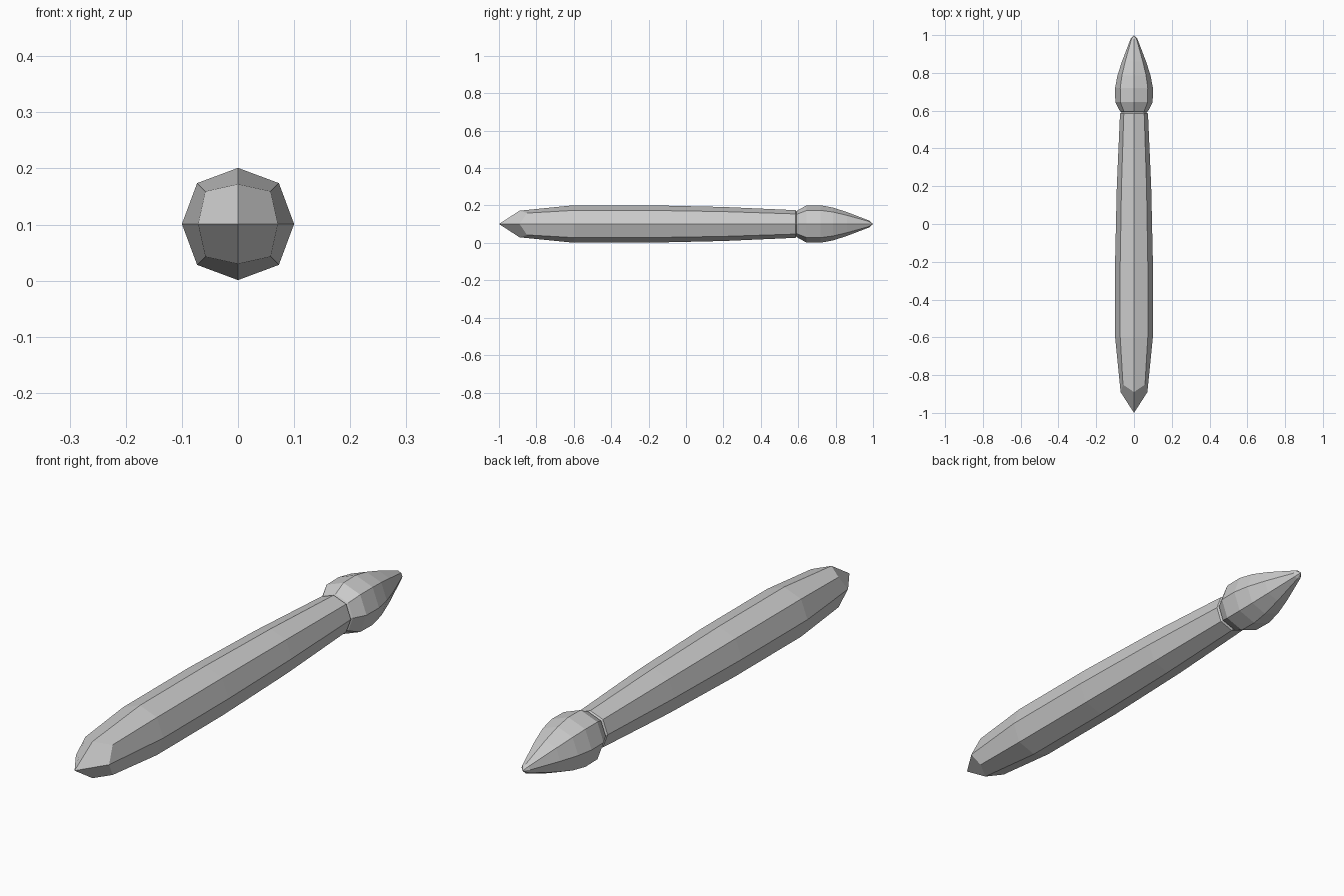
import bpy, bmesh
from math import sin, cos, pi

if "Cube" in bpy.data.objects:
    bpy.data.objects.remove(bpy.data.objects["Cube"])

CZ = 0.101  # height of the long axis


def octagon(bm, y, r, diag=1.03, diag_y=None):
    """Eight-sided ring; the diagonal corners may differ in radius and y."""
    verts = []
    for i in range(8):
        odd = i % 2
        rad = r * diag if odd else r
        yy = diag_y if odd and diag_y is not None else y
        a = i * pi / 4
        verts.append(bm.verts.new((rad * cos(a), yy, CZ + rad * sin(a))))
    return verts


def bridge(bm, rings):
    for a, b in zip(rings, rings[1:]):
        for i in range(8):
            j = (i + 1) % 8
            bm.faces.new((a[i], a[j], b[j], b[i]))


def finish(bm, name):
    bmesh.ops.recalc_face_normals(bm, faces=bm.faces)
    mesh = bpy.data.meshes.new(name)
    bm.to_mesh(mesh)
    bm.free()
    obj = bpy.data.objects.new(name, mesh)
    bpy.context.collection.objects.link(obj)
    return obj


# Shaft: tapered octagonal bar with a four-facet point at the front
bm = bmesh.new()
rings = [octagon(bm, -0.89, 0.071, 1.16, -0.85)]
for y, r in [(-0.6, 0.1), (-0.2, 0.1), (0.2, 0.091), (0.585, 0.074), (0.592, 0.066)]:
    rings.append(octagon(bm, y, r))
bridge(bm, rings)
tip = bm.verts.new((0, -1, CZ))
front = rings[0]
for i in range(0, 8, 2):
    bm.faces.new((tip, front[i], front[i + 1], front[(i + 2) % 8]))
bm.faces.new(rings[-1])
finish(bm, "shaft")

# Head: bulbous octagonal tip behind the neck groove
bm = bmesh.new()
rings = [octagon(bm, y, r) for y, r in [
    (0.592, 0.066), (0.597, 0.074), (0.645, 0.099), (0.72, 0.1),
    (0.785, 0.088), (0.86, 0.064), (0.98, 0.018)]]
bridge(bm, rings)
bm.faces.new(rings[0])
tip = bm.verts.new((0, 1, CZ))
for i in range(8):
    bm.faces.new((rings[-1][i], rings[-1][(i + 1) % 8], tip))
finish(bm, "head")
